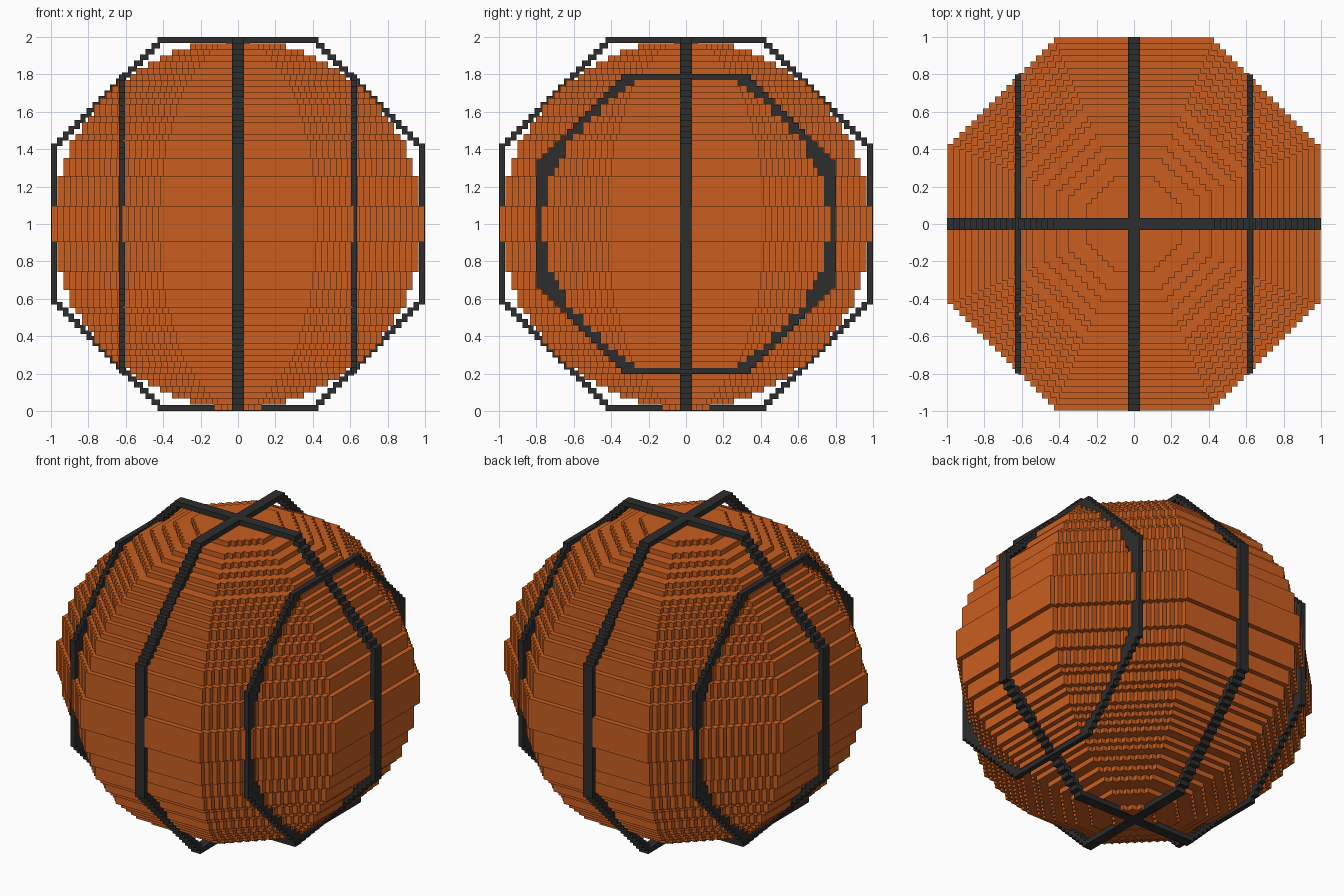
import bpy, bmesh, math
from mathutils import Matrix

if "Cube" in bpy.data.objects:
    bpy.data.objects.remove(bpy.data.objects["Cube"])

U = 1 / 31          # size of one block
FLAT = 0.43         # half length of an octagon's flat side, relative to its radius


def material(name, color):
    m = bpy.data.materials.new(name)
    m.diffuse_color = (*color, 1)
    m.use_nodes = True
    m.node_tree.nodes["Principled BSDF"].inputs["Base Color"].default_value = m.diffuse_color
    return m


ORANGE = material("orange_rubber", (0.585, 0.112, 0.0145))
BLACK = material("black_seam", (0.026, 0.026, 0.026))


def stepped_octagon(r):
    """Closed outline of an octagon whose diagonals are stairs of one block."""
    c = FLAT * r
    n = max(1, round((r - c) / U))
    s = (r - c) / n
    quarter = [(r, -c), (r, c)]
    for k in range(n):
        quarter.append((r - (k + 1) * s, c + k * s))
        if k < n - 1:
            quarter.append((r - (k + 1) * s, c + (k + 1) * s))
    pts = []
    for q in range(4):
        for x, y in quarter:
            for _ in range(q):
                x, y = -y, x
            pts.append((x, y))
    return pts


def finish(name, bm, mat):
    bmesh.ops.recalc_face_normals(bm, faces=bm.faces)
    me = bpy.data.meshes.new(name)
    bm.to_mesh(me)
    bm.free()
    me.materials.append(mat)
    ob = bpy.data.objects.new(name, me)
    bpy.context.collection.objects.link(ob)
    return ob


def ball():
    """Stack of stepped octagon slabs following a sphere."""
    bm = bmesh.new()
    for k in range(-31, 31):
        z = k + 0.5
        r = math.floor(31 * math.sqrt(1 - (z / 30.6) ** 2) + 0.2)
        if k == -31:
            r = 4
        pts = stepped_octagon(r * U)
        low = [bm.verts.new((x, y, k * U)) for x, y in pts]
        high = [bm.verts.new((x, y, (k + 1) * U)) for x, y in pts]
        bm.faces.new(low)
        bm.faces.new(high)
        for i in range(len(pts)):
            j = (i + 1) % len(pts)
            bm.faces.new((low[i], low[j], high[j], high[i]))
    # slightly smaller, so the seams stay on top
    bmesh.ops.transform(bm, verts=bm.verts,
                        matrix=Matrix.Translation((0, 0, 1)) @ Matrix.Scale(0.996, 4))
    return finish("ball_body", bm, ORANGE)


def seam(name, radius, depth, x0, x1, turn=0):
    """Stepped octagonal hoop standing in the YZ plane between x0 and x1."""
    bm = bmesh.new()
    outer = stepped_octagon(radius)
    f = (radius - depth) / radius
    inner = [(a * f, b * f) for a, b in outer]
    loops = [[bm.verts.new((x, a, b)) for a, b in pts]
             for x, pts in ((x0, outer), (x1, outer), (x1, inner), (x0, inner))]
    n = len(outer)
    for l in range(4):
        p, q = loops[l], loops[(l + 1) % 4]
        for i in range(n):
            j = (i + 1) % n
            bm.faces.new((p[i], p[j], q[j], q[i]))
    bmesh.ops.transform(bm, verts=bm.verts,
                        matrix=Matrix.Translation((0, 0, 1)) @ Matrix.Rotation(turn, 4, 'Z'))
    return finish(name, bm, BLACK)


ball()
# two crossing main seams
seam("seam_front_to_back", 1.0, U, -U, U)
seam("seam_side_to_side", 1.0, U, -U, U, math.pi / 2)
# smaller seams on both sides
seam("seam_right", 0.8, 3 * U, 0.603, 0.635)
seam("seam_left", 0.8, 3 * U, -0.635, -0.603)
